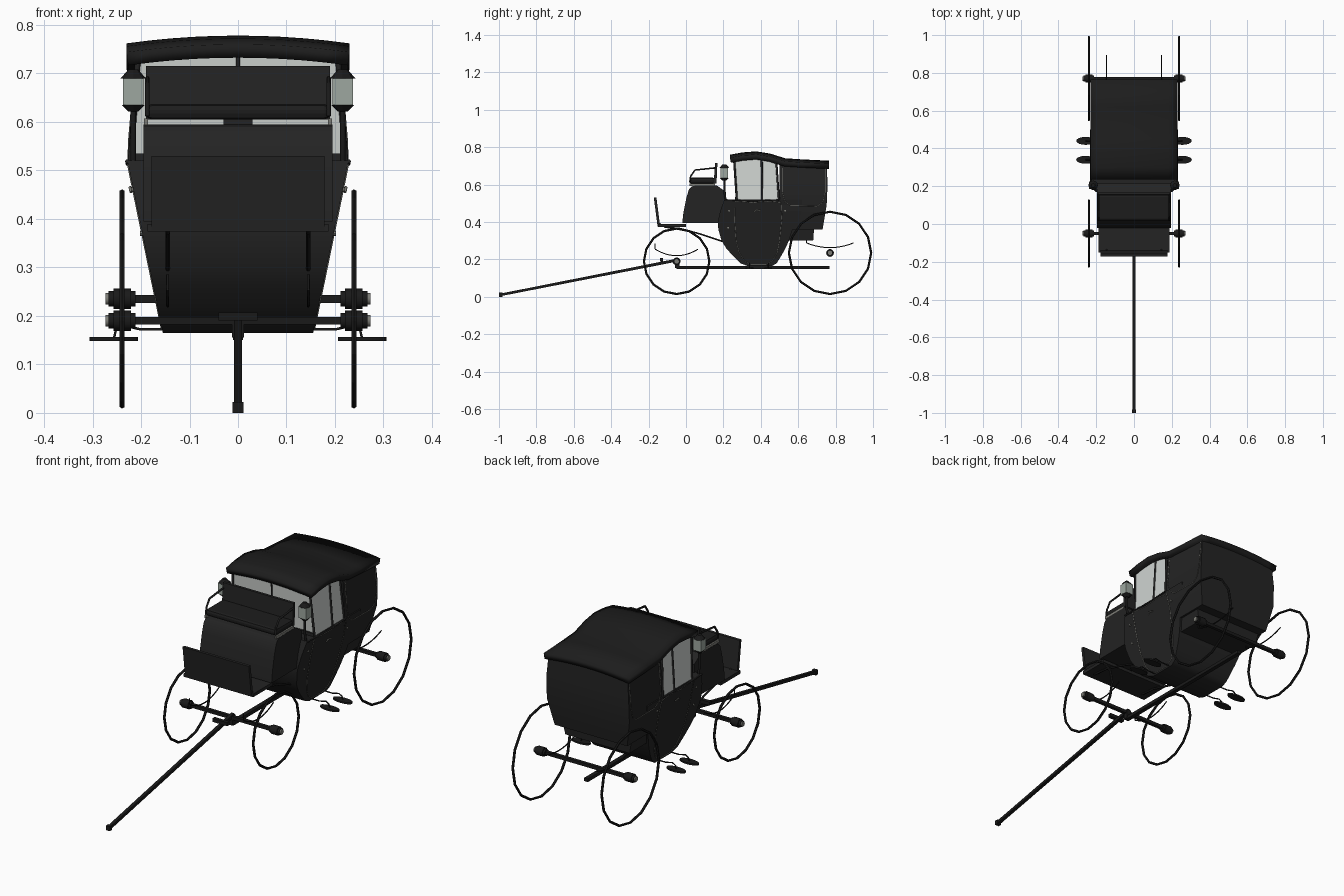
import bpy, bmesh
from math import pi, radians
from mathutils import Vector, Matrix

old = bpy.data.objects.get("Cube")
if old:
    bpy.data.objects.remove(old, do_unlink=True)


def material(name, r, g, b):
    m = bpy.data.materials.new(name)
    m.use_nodes = True
    m.diffuse_color = (r, g, b, 1)
    m.node_tree.nodes["Principled BSDF"].inputs["Base Color"].default_value = (r, g, b, 1)
    return m


PAINT = material("black paint", .017, .017, .017)
ROOF = material("roof leather", .012, .012, .012)
IRON = material("black iron", .010, .010, .010)
GLASS = material("window glass", .62, .65, .63)
LAMP = material("lamp glass", .34, .39, .35)
TRIM = material("grey trim", .20, .20, .18)


def finish(bm, name, mat, smooth=False, bevel=0, recalc=True):
    if recalc:
        bmesh.ops.recalc_face_normals(bm, faces=bm.faces)
    me = bpy.data.meshes.new(name)
    bm.to_mesh(me)
    bm.free()
    ob = bpy.data.objects.new(name, me)
    bpy.context.collection.objects.link(ob)
    me.materials.append(mat)
    if bevel:
        mod = ob.modifiers.new("bevel", "BEVEL")
        mod.width, mod.segments = bevel, 2
    if smooth:
        bpy.ops.object.select_all(action="DESELECT")
        ob.select_set(True)
        bpy.context.view_layer.objects.active = ob
        bpy.ops.object.shade_smooth_by_angle(angle=radians(32))
    return ob


def box(name, lo, hi, mat, bevel=0):
    bm = bmesh.new()
    lo, hi = Vector(lo), Vector(hi)
    bmesh.ops.create_cube(bm, size=1, matrix=Matrix.Translation((lo + hi) / 2)
                          @ Matrix.Diagonal((*(hi - lo), 1)))
    return finish(bm, name, mat, bevel=bevel)


def half_width(z):
    """Half width of the coachwork at height z."""
    return .155 + .206 * (z - .165) if z < .52 else .228 - .084 * (z - .52)


def loft(name, rows, mat, inset=0):
    """Rows of (z, front y, back y), as wide as the coachwork."""
    bm = bmesh.new()
    rings = []
    for z, y0, y1 in rows:
        w = half_width(z) - inset
        rings.append([bm.verts.new(p) for p in
                      ((-w, y0, z), (w, y0, z), (w, y1, z), (-w, y1, z))])
    for a, b in zip(rings, rings[1:]):
        for i in range(4):
            j = (i + 1) % 4
            bm.faces.new((a[i], a[j], b[j], b[i]))
    bm.faces.new(rings[0])
    bm.faces.new(rings[-1])
    return finish(bm, name, mat, smooth=True)


def prism(name, profile, w, mat):
    """Side profile of (y, z) points extruded across the width."""
    bm = bmesh.new()
    face = bm.faces.new([bm.verts.new((-w, y, z)) for y, z in profile])
    out = bmesh.ops.extrude_face_region(bm, geom=[face])["geom"]
    bmesh.ops.translate(bm, vec=(2 * w, 0, 0),
                        verts=[v for v in out if isinstance(v, bmesh.types.BMVert)])
    return finish(bm, name, mat, smooth=True)


def tube(name, pts, r, mat, closed=False):
    cu = bpy.data.curves.new(name, "CURVE")
    cu.dimensions = "3D"
    cu.bevel_depth, cu.bevel_resolution, cu.use_fill_caps = r, 1, True
    sp = cu.splines.new("POLY")
    sp.points.add(len(pts) - 1)
    for p, co in zip(sp.points, pts):
        p.co = (*co, 1)
    sp.use_cyclic_u = closed
    ob = bpy.data.objects.new(name, cu)
    cu.materials.append(mat)
    bpy.context.collection.objects.link(ob)
    return ob


def cylinder(name, loc, r1, r2, depth, mat, axis="X", sides=12, scale=(1, 1, 1)):
    bm = bmesh.new()
    rot = Matrix.Rotation(pi / 2, 4, "Y") if axis == "X" else Matrix()
    bmesh.ops.create_cone(bm, cap_ends=True, segments=sides, radius1=r1, radius2=r2, depth=depth,
                          matrix=Matrix.Translation(loc) @ Matrix.Diagonal((*scale, 1)) @ rot)
    return finish(bm, name, mat, smooth=True)


# Coach body, boot and upper cabin
loft("lower_body", [(.165, .33, .46), (.18, .29, .485), (.22, .25, .51), (.26, .215, .532),
                    (.30, .19, .55), (.36, .173, .57), (.40, .17, .60), (.46, .183, .62),
                    (.52, .205, .62)], PAINT)
loft("rear_body", [(.36, .54, .73), (.40, .52, .737), (.49, .50, .752), (.60, .50, .757),
                   (.71, .50, .752)], PAINT)
loft("rear_boot", [(.30, .53, .68), (.37, .53, .685)], PAINT, inset=.01)
loft("cabin_windows", [(.51, .272, .502), (.735, .257, .482)], GLASS, inset=.003)

# Curved roof with a crown across its width
bm = bmesh.new()
rows = []
for y, z in ((.235, .760), (.30, .772), (.375, .778), (.45, .766), (.53, .741),
             (.62, .735), (.765, .728)):
    rows.append([bm.verts.new((.23 * t / 5, y, z - .016 * (t / 5) ** 2)) for t in range(-5, 6)])
for a, b in zip(rows, rows[1:]):
    for i in range(10):
        bm.faces.new((a[i], a[i + 1], b[i + 1], b[i]))
roof = finish(bm, "roof", ROOF, smooth=True, recalc=False)
solid = roof.modifiers.new("thickness", "SOLIDIFY")
solid.thickness, solid.offset = .028, -1

# Driver's box, seat, footboard and dash
prism("driver_box", [(-.02, .395), (-.014, .45), (.002, .53), (.016, .575), (.03, .59), (.05, .595),
                     (.165, .595), (.215, .56), (.21, .395)], .195, PAINT)
box("seat_support", (-.03, .05, .59), (.03, .14, .61), PAINT)
box("seat_cushion", (-.19, .018, .605), (.19, .155, .637), ROOF, bevel=.012)
prism("seat_back", [(.148, .605), (.163, .605), (.168, .715), (.155, .715)], .19, PAINT)
prism("footboard", [(-.15, .374), (.0, .374), (.0, .39), (-.15, .39)], .187, PAINT)
prism("dash", [(-.152, .376), (-.138, .376), (-.158, .53), (-.172, .53)], .178, PAINT)
tube("window_mullion", [(0, .271, .52), (0, .256, .735)], .004, PAINT)
box("front_window_sill", (-.222, .262, .51), (.222, .275, .535), PAINT)

door = [(.262, .512), (.261, .40), (.268, .30), (.285, .235), (.31, .195), (.345, .174), (.43, .174),
        (.465, .195), (.487, .235), (.50, .30), (.512, .42), (.508, .505), (.44, .512), (.36, .505)]
quarter = [(.515, .69), (.515, .56), (.528, .51), (.56, .487), (.70, .485), (.73, .505),
           (.745, .56), (.745, .69)]

for s, side in ((1, "left"), (-1, "right")):
    def on_side(points, lift=.001):
        return [(s * (half_width(z) + lift), y, z) for y, z in points]

    # Window posts, beading and door fittings
    for label, y0, y1 in (("front", .272, .257), ("middle", .408, .405), ("rear", .497, .482)):
        tube(f"{side}_{label}_post", on_side([(y0, .51), (y1, .735)], -.004), .006, PAINT)
    tube(f"{side}_waist_rail", on_side([(.205, .519), (.36, .513), (.50, .519)]), .004, PAINT)
    tube(f"{side}_door_beading", on_side(door), .0014, TRIM, closed=True)
    tube(f"{side}_quarter_beading", on_side(quarter), .0014, TRIM)
    tube(f"{side}_door_handle", on_side([(.365, .455), (.375, .465), (.40, .46)], .006), .003, TRIM)
    for y, z in ((.23, .46), (.225, .37), (.53, .46)):
        cylinder(f"{side}_stud", (s * (half_width(z) + .002), y, z), .005, .005, .006, TRIM, sides=8)

    # Seat arm rails and support strips
    tube(f"{side}_arm_rail", [(s * .187, .02, .612), (s * .187, .025, .645), (s * .187, .048, .678),
                              (s * .187, .16, .69)], .005, IRON)
    box(f"{side}_seat_strip", (s * .19 - .004, .02, .594), (s * .19 + .004, .155, .607), TRIM)

    # Carriage lamps
    x = s * .216
    box(f"{side}_lamp", (x - .021, .185, .635), (x + .021, .225, .69), LAMP)
    cylinder(f"{side}_lamp_cap", (x, .205, .699), .026, .010, .018, IRON, axis="Z", sides=8)
    cylinder(f"{side}_lamp_base", (x, .205, .628), .010, .024, .014, IRON, axis="Z", sides=8)
    tube(f"{side}_lamp_stem", [(x, .205, .635), (x, .205, .56), (x, .215, .50)], .006, IRON)

    # Footboard stays and springs
    x = s * .145
    tube(f"{side}_footboard_stay", [(x, -.14, .39), (x, -.11, .372), (x, -.03, .365), (x, .08, .335),
                                    (x, .20, .295)], .005, IRON)
    for label, y, z, half, sag in (("front", -.05, .255, .115, .035), ("rear", .77, .288, .125, .025)):
        leaf = [(x, y + half * t / 5, z - sag * (1 - (t / 5) ** 2)) for t in range(-5, 6)]
        tube(f"{side}_{label}_spring", leaf, .003, IRON)
        tube(f"{side}_{label}_spring_hanger", [leaf[0], (x, y - half, z + .03)], .003, IRON)

    # Steps with curved irons
    for label, y in (("front", .34), ("rear", .44)):
        cylinder(f"{side}_{label}_step", (s * .256, y, .152), .05, .05, .008, IRON, axis="Z",
                 sides=16, scale=(1, .42, 1))
        tube(f"{side}_{label}_step_iron", [(s * .14, y, .172), (s * .20, y, .172), (s * .235, y, .180),
                                           (s * .252, y, .170), (s * .256, y, .153)], .003, IRON)

    # Wheels and hubs
    for label, y, z, r in (("front", -.05, .19, .18), ("rear", .77, .235, .225)):
        bpy.ops.mesh.primitive_torus_add(major_segments=16, minor_segments=6, major_radius=r - .005,
                                         minor_radius=.006, location=(s * .239, y, z),
                                         rotation=(0, pi / 2, 0))
        wheel = bpy.context.object
        wheel.name = f"{side}_{label}_wheel"
        wheel.data.materials.append(IRON)
        cylinder(f"{side}_{label}_hub", (s * .239, y, z), .021, .021, .036, IRON)
        cylinder(f"{side}_{label}_hub_collar", (s * .239, y, z), .016, .016, .056, IRON)
        cylinder(f"{side}_{label}_hub_cap", (s * .268, y, z), .012, .012, .010, TRIM)

# Running gear: axles, perch, crossbar and draught pole
for label, y, z in (("front", -.05, .19), ("rear", .77, .235)):
    box(f"{label}_axle", (-.225, y - .008, z - .008), (.225, y + .008, z + .008), IRON)
box("perch", (-.010, -.05, .150), (.010, .768, .166), IRON)
box("perch_block", (-.012, -.06, .155), (.012, -.035, .20), IRON)
box("crossbar", (-.04, -.14, .190), (.04, -.122, .207), IRON)
prism("draught_pole", [(-.99, .004), (-.04, .190), (-.04, .206), (-.99, .018)], .008, IRON)
box("pole_tip", (-.011, -1.0, .0), (.011, -.982, .022), IRON)
